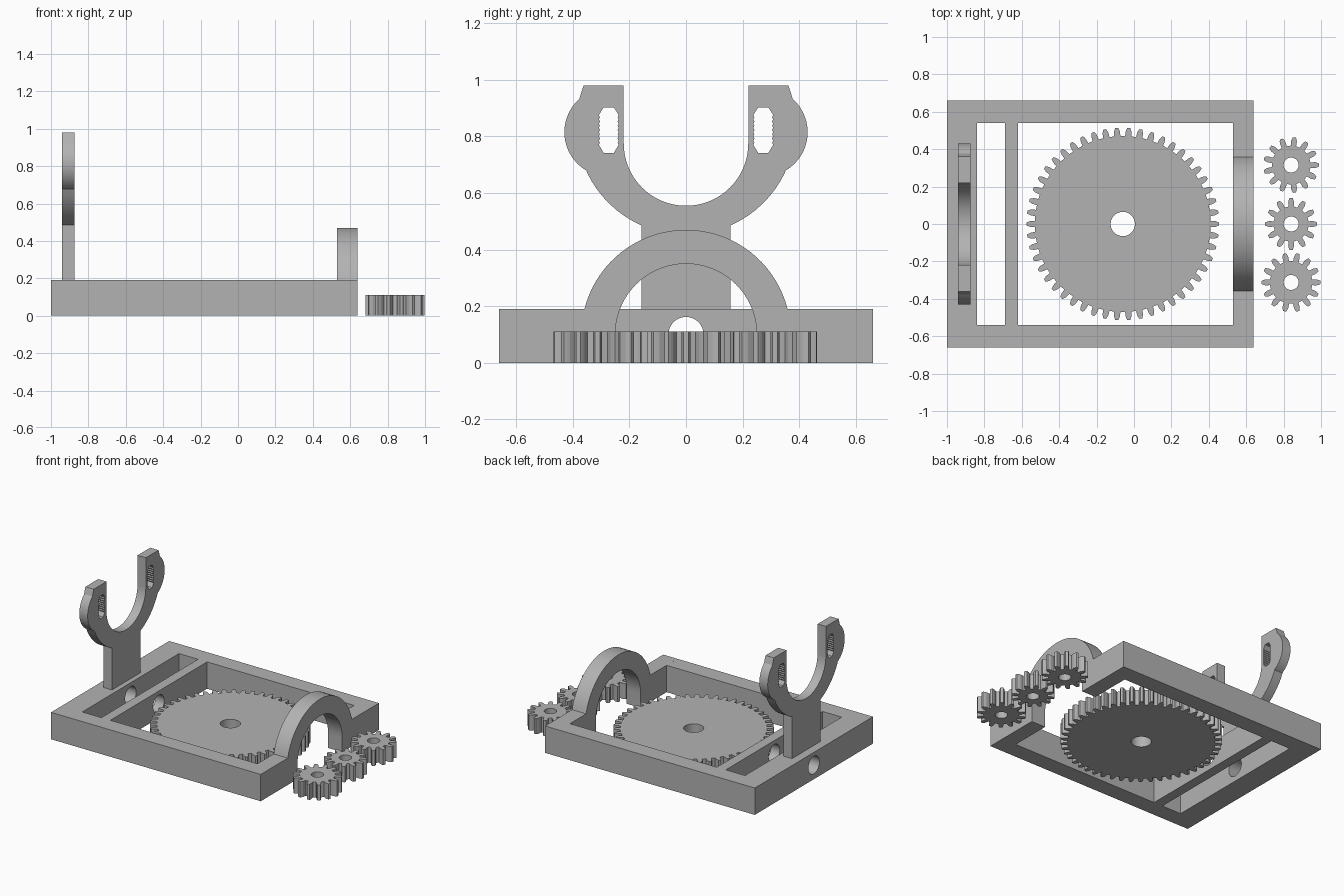
import bpy, bmesh
from math import sin, cos, pi, radians
from mathutils import Matrix

default = bpy.data.objects.get("Cube")
if default:
    bpy.data.objects.remove(default, do_unlink=True)

grey = bpy.data.materials.new("plain grey")
grey.use_nodes = True
grey.diffuse_color = (0.45, 0.45, 0.45, 1)
grey.node_tree.nodes["Principled BSDF"].inputs["Base Color"].default_value = (0.45, 0.45, 0.45, 1)

# Local (u, v, depth) becomes world (y, z, x) for upright plates
UPRIGHT = Matrix(((0, 0, 1, 0), (1, 0, 0, 0), (0, 1, 0, 0), (0, 0, 0, 1)))
FLAT = Matrix.Identity(4)


def arc(cu, cv, r, start, end, steps):
    """Points along a circular arc, angles in degrees."""
    angles = [radians(start + (end - start) * i / steps) for i in range(steps + 1)]
    return [(cu + r * cos(a), cv + r * sin(a)) for a in angles]


def circle(cu, cv, r, steps=40):
    return arc(cu, cv, r, 0, 360, steps)[:-1]


def rect(u0, u1, v0, v1):
    return [(u0, v0), (u1, v0), (u1, v1), (u0, v1)]


def plate(name, loops, low, high, frame=FLAT, smooth=True):
    """Extrude an outline with holes between two depths."""
    curve = bpy.data.curves.new(name, "CURVE")
    curve.dimensions = "2D"
    curve.fill_mode = "BOTH"
    curve.extrude = (high - low) / 2
    for loop in loops:
        spline = curve.splines.new("POLY")
        spline.points.add(len(loop) - 1)
        for point, (u, v) in zip(spline.points, loop):
            point.co = (u, v, 0, 1)
        spline.use_cyclic_u = True
    temp = bpy.data.objects.new(name + " outline", curve)
    bpy.context.collection.objects.link(temp)
    graph = bpy.context.evaluated_depsgraph_get()
    mesh = bpy.data.meshes.new_from_object(temp.evaluated_get(graph))
    bpy.data.objects.remove(temp, do_unlink=True)

    bm = bmesh.new()
    bm.from_mesh(mesh)
    bmesh.ops.remove_doubles(bm, verts=bm.verts, dist=0.0002)
    bmesh.ops.recalc_face_normals(bm, faces=bm.faces)
    bm.transform(frame @ Matrix.Translation((0, 0, (low + high) / 2)))
    bm.to_mesh(mesh)
    bm.free()
    mesh.materials.clear()
    mesh.materials.append(grey)
    obj = bpy.data.objects.new(name, mesh)
    bpy.context.collection.objects.link(obj)
    finish(obj, smooth)
    return obj


def finish(obj, smooth):
    bpy.ops.object.select_all(action="DESELECT")
    obj.select_set(True)
    bpy.context.view_layer.objects.active = obj
    if smooth:
        bpy.ops.object.shade_smooth_by_angle(angle=radians(25))
    else:
        bpy.ops.object.shade_flat()


def gear(name, x, y, teeth, bore):
    """Spur gear; every gear shares one tooth size."""
    module = 0.0198
    pitch = module * teeth / 2
    root, tip = pitch - 1.25 * module, pitch + module
    step = 2 * pi / teeth
    half_tooth = [(root, 0.29), (pitch, 0.25), (pitch + module / 2, 0.19), (tip, 0.12)]
    tooth = [(r, -w) for r, w in half_tooth] + half_tooth[::-1]
    outline = [(x + r * cos((i + w) * step), y + r * sin((i + w) * step))
               for i in range(teeth) for r, w in tooth]
    plate(name, [outline, circle(x, y, bore)], 0, 0.11, smooth=False)


# Base frame: end wall, two side rails and a cross bar
outline = [(-1, -0.66), (0.53, -0.66), (0.53, -0.54), (-0.62, -0.54),
           (-0.62, 0.54), (0.53, 0.54), (0.53, 0.66), (-1, 0.66)]
base = plate("base_frame", [outline, rect(-0.84, -0.69, -0.54, 0.54)], 0, 0.19)

# Shaft bore through the end wall and the cross bar
cutter = plate("bore_cutter", [circle(0, 0.1, 0.062)], -1.1, -0.5, UPRIGHT)
cutter.hide_render = True
bore = base.modifiers.new("bore", "BOOLEAN")
bore.operation = "DIFFERENCE"
bore.solver = "EXACT"
bore.object = cutter
bpy.context.view_layer.objects.active = base
bpy.ops.object.modifier_apply(modifier=bore.name)
bpy.data.objects.remove(cutter, do_unlink=True)
finish(base, True)

# Opposite end wall with the arch
arch = ([(-0.66, 0), (-0.25, 0)] + arc(0, 0.1, 0.25, 180, 0, 36)
        + [(0.25, 0), (0.66, 0), (0.66, 0.19)]
        + arc(0, 0.1, 0.37, 14.1, 165.9, 36) + [(-0.66, 0.19)])
plate("arch_wall", [arch], 0.53, 0.64, UPRIGHT)

# Fork on a post: one half outline, then mirrored
half = ([(0.158, 0.19)] + arc(0, 0.84, 0.388, -66, -25.2, 8)
        + arc(0.273, 0.815, 0.157, -61, 43, 14)
        + arc(0, 0.84, 0.388, 14, 21.1, 2) + [(0.22, 0.98)]
        + arc(0, 0.775, 0.22, 0, -90, 16))
fork = half + [(-u, v) for u, v in half[-2::-1]]

# Ribbed slots in the fork arms
ribs = [(0.035 - 0.004 * (i % 2), 0.77 + 0.105 * i / 14) for i in range(15)]
right = [(0.018, 0.742)] + ribs + [(0.018, 0.903)]
slot = [(0.273 + u, v) for u, v in right] + [(0.273 - u, v) for u, v in right[::-1]]
plate("fork_stand", [fork, slot, [(-u, v) for u, v in slot]], -0.94, -0.875, UPRIGHT)

# Gears
gear("large_gear", -0.06, 0, 50, 0.065)
gear("small_gear_back", 0.84, 0.315, 13, 0.04)
gear("small_gear_middle", 0.84, 0, 12, 0.04)
gear("small_gear_front", 0.84, -0.3125, 14, 0.04)
